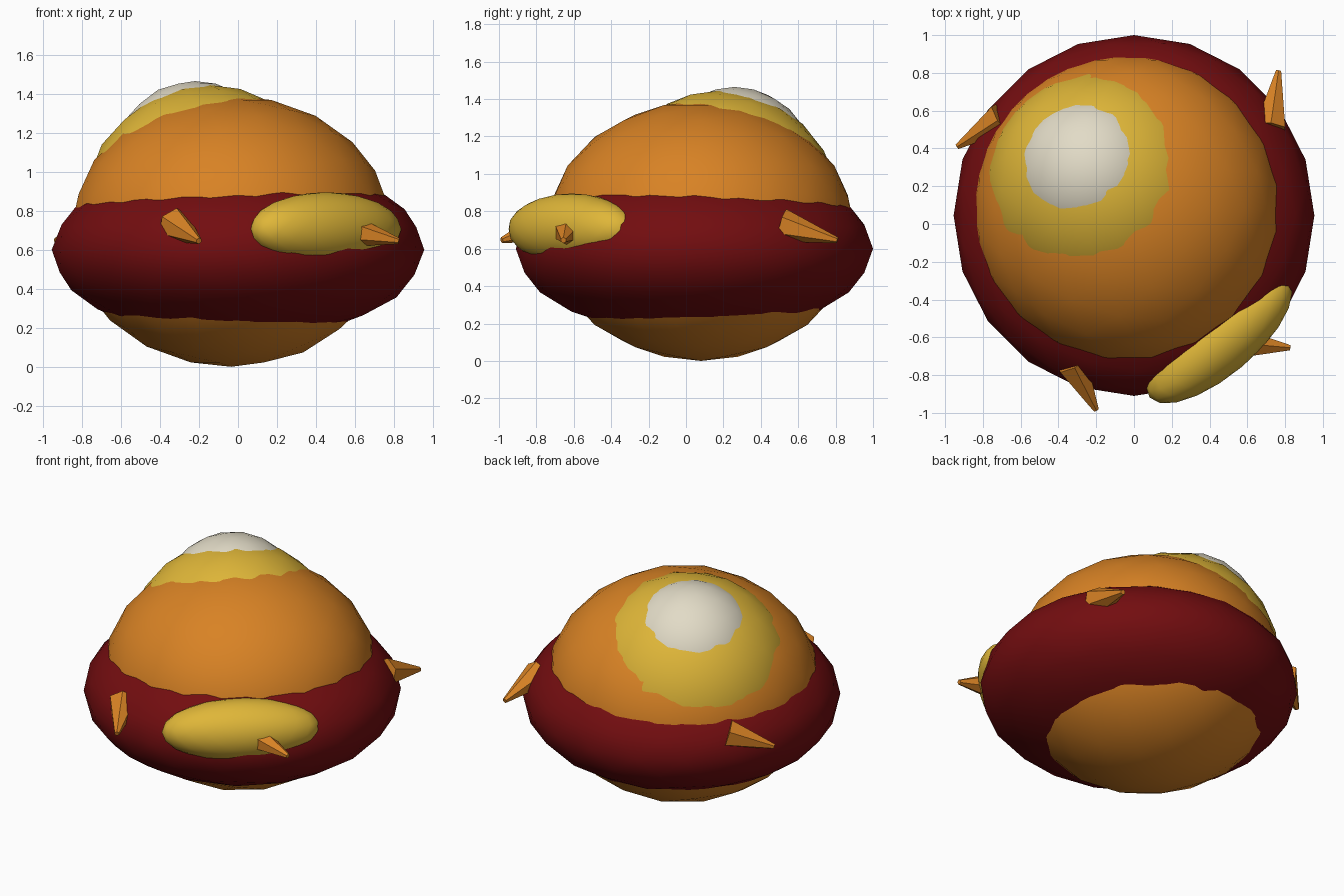
import bpy, bmesh, math
from mathutils import Vector, Matrix

if "Cube" in bpy.data.objects:
    bpy.data.objects.remove(bpy.data.objects["Cube"])


def material(name, rgb):
    m = bpy.data.materials.new(name)
    m.diffuse_color = (*rgb, 1)
    m.use_nodes = True
    m.node_tree.nodes["Principled BSDF"].inputs["Base Color"].default_value = m.diffuse_color
    return m


ORANGE = material("orange", (0.69, 0.225, 0.018))
RED = material("dark red", (0.17, 0.004, 0.005))
YELLOW = material("yellow", (0.74, 0.47, 0.04))
CREAM = material("cream", (0.76, 0.71, 0.57))


def finish(name, bm, mat, smooth):
    mesh = bpy.data.meshes.new(name)
    bm.to_mesh(mesh)
    bm.free()
    mesh.materials.append(mat)
    for p in mesh.polygons:
        p.use_smooth = smooth
    ob = bpy.data.objects.new(name, mesh)
    bpy.context.collection.objects.link(ob)
    return ob


def ellipsoid(name, mat, centre, radii, turn=0.0):
    bm = bmesh.new()
    place = (Matrix.Translation(centre) @ Matrix.Rotation(math.radians(turn), 4, 'Z')
             @ Matrix.Diagonal((*radii, 1)))
    bmesh.ops.create_icosphere(bm, subdivisions=3, radius=1, matrix=place)
    return finish(name, bm, mat, True)


def spike(name, base, tip):
    # blunt six-sided cone, sunk a little way into the shell
    base, tip = Vector(base), Vector(tip)
    axis = (tip - base).normalized()
    root = base - axis * 0.06
    depth = (tip - root).length
    place = (Matrix.Translation((root + tip) / 2)
             @ axis.to_track_quat('Z', 'Y').to_matrix().to_4x4())
    bm = bmesh.new()
    bmesh.ops.create_cone(bm, cap_ends=True, segments=6, radius1=0.09,
                          radius2=0.016, depth=depth, matrix=place)
    return finish(name, bm, ORANGE, False)


# main body and the wide band around it
ellipsoid("body", ORANGE, (-0.035, 0.08, 0.695), (0.825, 0.825, 0.695))
ellipsoid("band", RED, (0, 0.045, 0.60), (0.955, 0.955, 0.465))

# stacked caps on the upper back left
ellipsoid("yellow_cap", YELLOW, (-0.15, 0.18, 0.80), (0.645, 0.645, 0.645))
ellipsoid("cream_cap", CREAM, (-0.22, 0.26, 1.04), (0.425, 0.425, 0.425))

# long yellow patch on the front right of the band
ellipsoid("front_patch", YELLOW, (0.45, -0.61, 0.705), (0.48, 0.19, 0.19), 40)

# spikes around the band
SPIKES = {
    "front_left_spike": ((-0.30, -0.79, 0.71), (-0.20, -0.985, 0.645)),
    "front_right_spike": ((0.61, -0.635, 0.69), (0.825, -0.655, 0.645)),
    "back_right_spike": ((0.73, 0.57, 0.71), (0.765, 0.81, 0.645)),
    "back_left_spike": ((-0.75, 0.53, 0.71), (-0.935, 0.41, 0.645)),
}
for name, (base, tip) in SPIKES.items():
    spike(name, base, tip)
